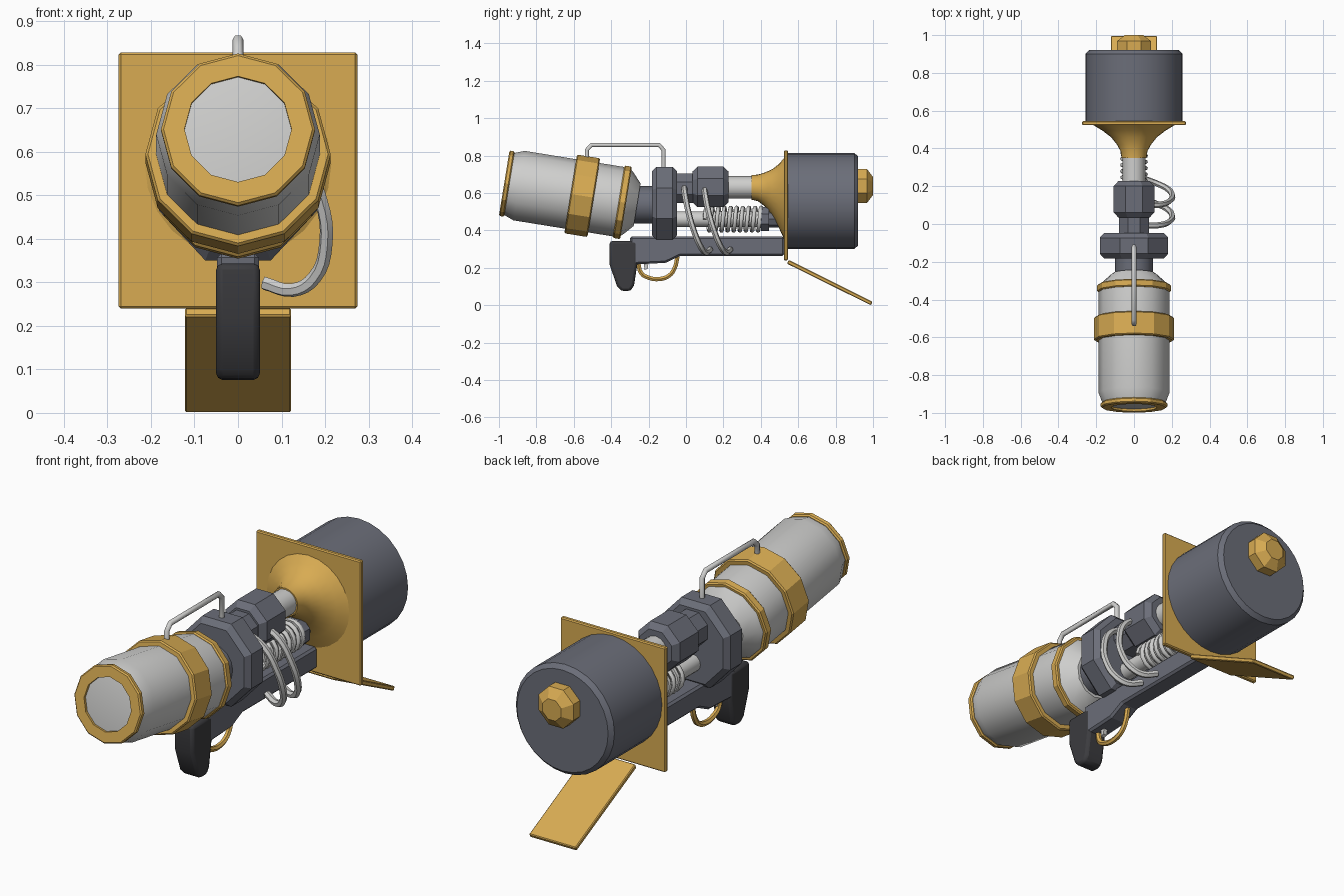
import bpy, bmesh, math
from math import sin, cos, pi, radians

cube = bpy.data.objects.get("Cube")
if cube:
    bpy.data.objects.remove(cube, do_unlink=True)


def material(name, rgb):
    m = bpy.data.materials.new(name)
    m.use_nodes = True
    color = (*rgb, 1)
    m.diffuse_color = color
    bsdf = next(n for n in m.node_tree.nodes if n.type == 'BSDF_PRINCIPLED')
    bsdf.inputs["Base Color"].default_value = color
    return m


BRASS = material("brass yellow", (0.69, 0.41, 0.085))
STEEL = material("slate grey", (0.147, 0.155, 0.19))
WHITE = material("pale metal", (0.62, 0.62, 0.61))
BLACK = material("grip black", (0.045, 0.045, 0.05))


def finish(name, mesh, mat, smooth=None, bevel=0, segments=1):
    ob = bpy.data.objects.new(name, mesh)
    bpy.context.scene.collection.objects.link(ob)
    mesh.materials.clear()
    mesh.materials.append(mat)
    if bevel:
        mod = ob.modifiers.new("Bevel", 'BEVEL')
        mod.width, mod.segments, mod.limit_method = bevel, segments, 'ANGLE'
    if smooth:
        bpy.ops.object.select_all(action='DESELECT')
        ob.select_set(True)
        bpy.context.view_layer.objects.active = ob
        bpy.ops.object.shade_smooth_by_angle(angle=radians(smooth))
    return ob


def mesh_from(bm, name):
    bmesh.ops.recalc_face_normals(bm, faces=bm.faces)
    mesh = bpy.data.meshes.new(name)
    bm.to_mesh(mesh)
    bm.free()
    return mesh


def lathe(name, profile, mat, y=0, z=0, sides=12, tilt=0, sx=1, phase=0,
          closed=False, smooth=None):
    """Loft rings (distance, radius[, rise]) along an axis pointing backwards."""
    bm = bmesh.new()
    rings = []
    for s, r, *rise in profile:
        ring = []
        for i in range(sides):
            a = 2 * pi * (i + phase) / sides
            v = r * sin(a) + (rise[0] if rise else 0)
            ring.append(bm.verts.new((r * cos(a) * sx,
                                      y + s * cos(tilt) + v * sin(tilt),
                                      z - s * sin(tilt) + v * cos(tilt))))
        rings.append(ring)
    pairs = list(zip(rings, rings[1:]))
    if closed:
        pairs.append((rings[-1], rings[0]))
    else:
        bm.faces.new(rings[0])
        bm.faces.new(rings[-1])
    for p, q in pairs:
        for i in range(sides):
            j = (i + 1) % sides
            bm.faces.new((p[i], p[j], q[j], q[i]))
    return finish(name, mesh_from(bm, name), mat, smooth)


def slab(name, outline, half, mat, **kw):
    """Extrude a side outline (y, z) evenly across the width."""
    bm = bmesh.new()
    sides = [[bm.verts.new((x, y, z)) for y, z in outline] for x in (-half, half)]
    n = len(outline)
    for ring in sides:
        bm.faces.new(ring)
    for i in range(n):
        j = (i + 1) % n
        bm.faces.new((sides[0][i], sides[0][j], sides[1][j], sides[1][i]))
    return finish(name, mesh_from(bm, name), mat, **kw)


def tube(name, points, radius, mat, rounded=False, sides_level=1, smooth=None):
    cu = bpy.data.curves.new(name, 'CURVE')
    cu.dimensions = '3D'
    cu.bevel_depth, cu.bevel_resolution = radius, sides_level
    cu.use_fill_caps, cu.resolution_u = True, 4
    sp = cu.splines.new('BEZIER' if rounded else 'POLY')
    pts = sp.bezier_points if rounded else sp.points
    pts.add(len(points) - 1)
    for p, co in zip(pts, points):
        if rounded:
            p.co = co
            p.handle_left_type = p.handle_right_type = 'AUTO'
        else:
            p.co = (*co, 1)
    tmp = bpy.data.objects.new(name + " path", cu)
    bpy.context.scene.collection.objects.link(tmp)
    deps = bpy.context.evaluated_depsgraph_get()
    mesh = bpy.data.meshes.new_from_object(tmp.evaluated_get(deps))
    bpy.data.objects.remove(tmp, do_unlink=True)
    return finish(name, mesh, mat, smooth)


# Tilted front canister with its rings
can = dict(y=-0.972, z=0.652, tilt=0.16)
lathe("canister", [(0.012, 0.123), (0.02, 0.165), (0.08, 0.188), (0.65, 0.188),
                   (0.675, 0.165), (0.72, 0.115)], WHITE, smooth=35, **can)


def hoop(name, start, end, outer, inner):
    c = min(0.006, (end - start) / 4)
    lathe(name, [(start, inner), (start, outer - c), (start + c, outer),
                 (end - c, outer), (end, outer - c), (end, inner)],
          BRASS, closed=True, **can)


hoop("front_ring", 0, 0.028, 0.177, 0.123)
hoop("middle_band", 0.36, 0.485, 0.213, 0.17)
hoop("rear_ring", 0.62, 0.66, 0.196, 0.16)

# Carrying bar over the canister
tube("carry_bar", [(0, -0.53, 0.77), (0, -0.53, 0.83), (0, -0.505, 0.857),
                   (0, -0.145, 0.857), (0, -0.12, 0.83), (0, -0.12, 0.72)],
     0.013, WHITE)

# Central housing
lathe("collar", [(-0.3, 0.1), (-0.17, 0.1)], STEEL, z=0.537, sides=16, smooth=35)
lathe("main_block", [(-0.182, 0.185), (-0.157, 0.211), (-0.073, 0.211), (-0.048, 0.185)],
      STEEL, z=0.545, sides=8, phase=0.5, sx=0.93)
lathe("neck", [(-0.06, 0.086), (0.05, 0.086)], STEEL, z=0.625, sides=8, phase=0.5)
lathe("valve_block", [(0.035, 0.09), (0.062, 0.117), (0.2, 0.117), (0.227, 0.09)],
      STEEL, z=0.632, sides=8, phase=0.5)
lathe("feed_pipe", [(0.2, 0.06), (0.38, 0.06)], WHITE, z=0.63, sides=16, smooth=35)

# Spring on its rod
lathe("spring_rod", [(-0.06, 0.042), (0.43, 0.042)], WHITE, z=0.46, sides=12, smooth=35)
turns, steps = 9.5, 14
count = int(turns * steps)
tube("spring", [(0.063 * cos(2 * pi * i / steps), 0.1 + 0.31 * i / count,
                 0.46 + 0.063 * sin(2 * pi * i / steps)) for i in range(count + 1)],
     0.011, WHITE, smooth=60)
lathe("spring_stop", [(0.4, 0.07), (0.445, 0.07)], STEEL, z=0.46, sides=8, phase=0.5)
lathe("spring_seat", [(0.445, 0.045), (0.53, 0.045)], STEEL, z=0.46, sides=8)

# Pair of side hoses
for n, dy in (("front", 0), ("rear", 0.108)):
    tube(n + "_hose", [(0.06, dy - 0.01, 0.635), (0.14, dy - 0.005, 0.59),
                       (0.19, dy + 0.015, 0.49), (0.202, dy + 0.045, 0.39),
                       (0.175, dy + 0.08, 0.31), (0.125, dy + 0.105, 0.282),
                       (0.06, dy + 0.13, 0.298)], 0.016, WHITE, rounded=True, smooth=35)

# Flared horn, backplate and lower flap
lathe("horn", [(0.35, 0.066, 0.063), (0.385, 0.071, 0.06), (0.42, 0.09, 0.052),
               (0.46, 0.122, 0.037), (0.495, 0.168, 0.018), (0.53, 0.226, 0)],
      BRASS, z=0.567, sides=24, smooth=40)
slab("backplate", [(0.523, 0.24), (0.546, 0.24), (0.546, 0.828), (0.523, 0.828)],
     0.274, BRASS, bevel=0.005)
slab("flap", [(0.54, 0.222), (0.988, 0.0), (0.997, 0.018), (0.549, 0.242)],
     0.122, BRASS, bevel=0.004)

# Rear drum and its cap
lathe("drum", [(0.54, 0.257), (0.9, 0.257), (0.92, 0.238)],
      STEEL, z=0.557, sides=28, smooth=30)
lathe("drum_cap", [(0.91, 0.098), (0.968, 0.098), (1.0, 0.052)],
      BRASS, z=0.637, sides=8, phase=0.5)

# Lower rail, grip, trigger and guard
slab("lower_rail", [(-0.3, 0.367), (0.525, 0.367), (0.525, 0.264), (-0.03, 0.264),
                    (-0.11, 0.226), (-0.29, 0.218)], 0.048, STEEL, bevel=0.01)
slab("grip", [(-0.408, 0.343), (-0.262, 0.343), (-0.26, 0.22), (-0.278, 0.105),
              (-0.297, 0.076), (-0.345, 0.076), (-0.368, 0.1), (-0.408, 0.215)],
     0.05, BLACK, bevel=0.014, segments=2, smooth=35)
slab("trigger", [(-0.225, 0.23), (-0.2, 0.23), (-0.205, 0.195), (-0.222, 0.188)],
     0.01, WHITE)
tube("trigger_guard", [(0, -0.255, 0.225), (0, -0.24, 0.172), (0, -0.2, 0.147),
                       (0, -0.14, 0.14), (0, -0.09, 0.158), (0, -0.062, 0.195),
                       (0, -0.045, 0.262)], 0.013, BRASS, rounded=True, smooth=35)
